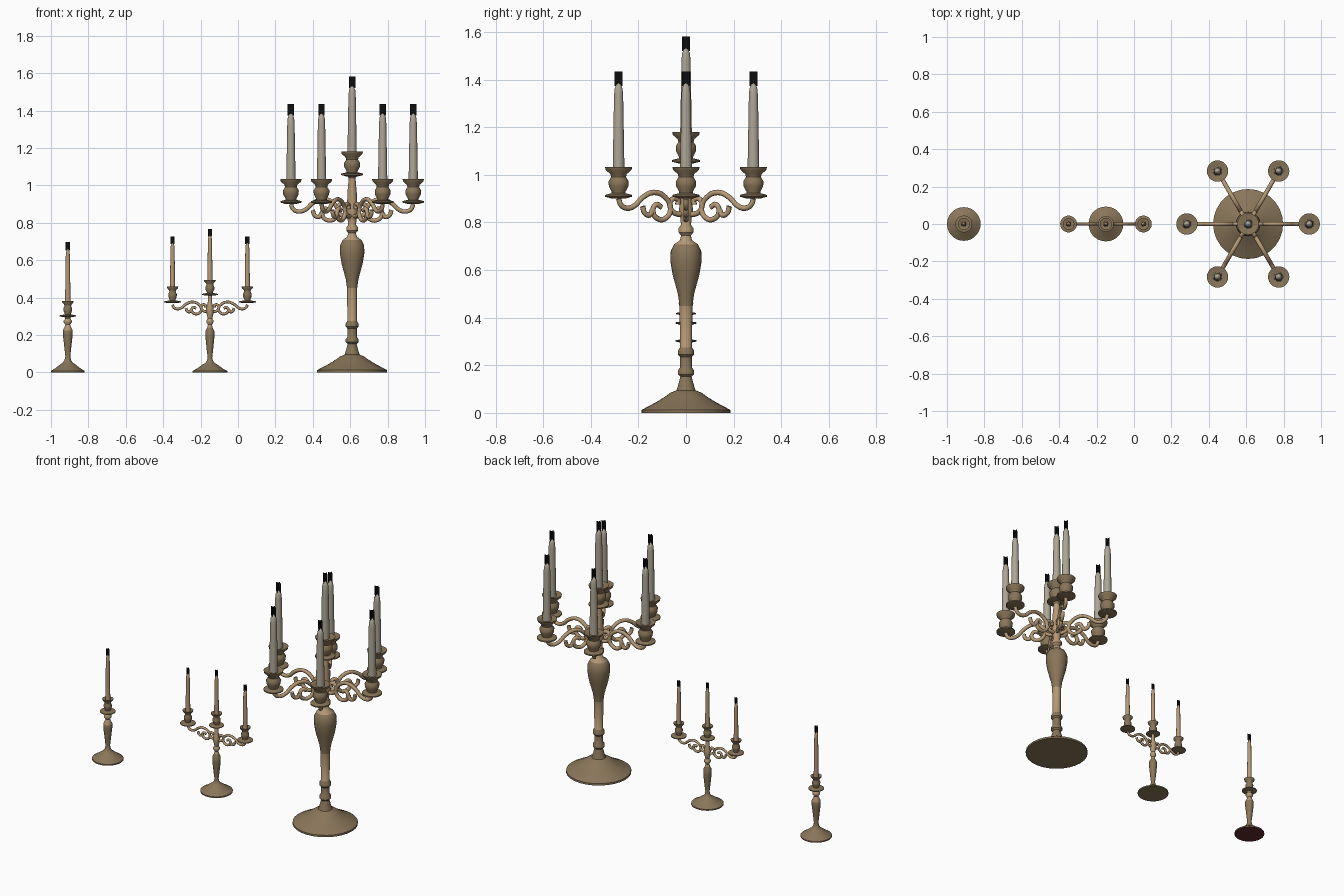
import bpy, bmesh, math
from mathutils import Vector

cube = bpy.data.objects.get("Cube")
if cube:
    bpy.data.objects.remove(cube)


def material(name, r, g, b):
    m = bpy.data.materials.new(name)
    m.use_nodes = True
    m.diffuse_color = (r, g, b, 1)
    m.node_tree.nodes["Principled BSDF"].inputs["Base Color"].default_value = (r, g, b, 1)
    return m


dark_brass = material("dark brass", .25, .18, .1)
light_brass = material("light brass", .46, .32, .18)
grey_wax = material("grey wax", .42, .38, .3)
tan_wax = material("tan wax", .48, .32, .19)
black = material("burnt black", .004, .004, .004)
red_felt = material("dark red felt", .12, .023, .023)


def place(name, mesh, loc, turn=0):
    ob = bpy.data.objects.new(name, mesh)
    ob.location = loc
    ob.rotation_euler.z = turn
    bpy.context.collection.objects.link(ob)
    return ob


def lathe(name, profile, loc, mats, rule=None, sides=28):
    """Spin (radius, height) points; the rule picks a material slot from a face."""
    bm = bmesh.new()
    verts = [bm.verts.new((r, 0, z)) for r, z in profile]
    edges = [bm.edges.new(pair) for pair in zip(verts, verts[1:])]
    bmesh.ops.spin(bm, geom=verts + edges, cent=(0, 0, 0), axis=(0, 0, 1),
                   angle=math.tau, steps=sides, use_duplicate=False)
    bmesh.ops.remove_doubles(bm, verts=bm.verts, dist=.0002)
    bmesh.ops.recalc_face_normals(bm, faces=bm.faces)
    for f in bm.faces:
        f.smooth = True
        if rule:
            f.material_index = rule(f)
    mesh = bpy.data.meshes.new(name)
    bm.to_mesh(mesh)
    bm.free()
    for m in mats:
        mesh.materials.append(m)
    mesh.set_sharp_from_angle(angle=math.radians(40))
    return place(name, mesh, loc)


def wick(name, loc, width, height):
    """Two crossed upright plates."""
    bm = bmesh.new()
    w = width / 2
    for x, y in ((w, 0), (0, w)):
        bm.faces.new([bm.verts.new(p) for p in
                      ((-x, -y, 0), (x, y, 0), (x, y, height), (-x, -y, height))])
    mesh = bpy.data.meshes.new(name)
    bm.to_mesh(mesh)
    bm.free()
    mesh.materials.append(black)
    place(name, mesh, loc)


def candle_set(name, x, y, z, plate, rim, cup, wax, radius, tall, flame):
    """Drip plate, turned cup, tapered candle and burnt wick."""
    t = cup * .06
    lathe(name + "_cup", [
        (0, -t), (plate * .5, -t), (plate, 0), (plate, t), (rim * .5, t * 2),
        (rim * .52, cup * .18), (rim * .72, cup * .35), (rim * .74, cup * .52),
        (rim * .55, cup * .66), (rim * .6, cup * .76), (rim * .95, cup * .9),
        (rim, cup), (rim * .9, cup), (radius, cup * .93), (0, cup * .93)],
        (x, y, z), [dark_brass])
    lathe(name + "_candle", [
        (radius, 0), (radius * .78, tall * .86), (radius * .68, tall * .95),
        (radius * .4, tall), (radius * .15, tall * 1.01), (0, tall * 1.02)],
        (x, y, z + cup * .93), [wax], sides=18)
    wick(name + "_wick", (x, y, z + cup * .93 + tall * .985), flame * .57, flame)


def tube(name, paths, radius):
    """Smooth scroll of round bar through (distance, height) points."""
    cu = bpy.data.curves.new(name, "CURVE")
    cu.dimensions = "3D"
    cu.bevel_depth = radius
    cu.bevel_resolution = 2
    cu.resolution_u = 5
    cu.use_fill_caps = True
    for path in paths:
        sp = cu.splines.new("BEZIER")
        sp.bezier_points.add(len(path) - 1)
        for bp, (d, z) in zip(sp.bezier_points, path):
            bp.co = (d, 0, z)
            bp.handle_left_type = bp.handle_right_type = "AUTO"
    ob = place(name, cu, (0, 0, 0))
    bpy.context.view_layer.update()
    graph = bpy.context.evaluated_depsgraph_get()
    mesh = bpy.data.meshes.new_from_object(ob.evaluated_get(graph))
    bpy.data.objects.remove(ob)
    mesh.materials.clear()
    mesh.materials.append(light_brass)
    for p in mesh.polygons:
        p.use_smooth = True
    return mesh


# Scroll shape: outer sweep that curls in, and a small volute off the stem
SWEEP = [(.327, .9), (.315, .873), (.285, .86), (.25, .87), (.21, .905), (.155, .926),
         (.1, .905), (.075, .86), (.095, .82), (.135, .815), (.16, .845),
         (.145, .875), (.12, .865)]
VOLUTE = [(.0, .845), (.04, .835), (.075, .86), (.07, .895), (.04, .895), (.04, .875)]
FOOT = [(.21, .868), (.2, .84), (.175, .832), (.165, .85)]

# Large six-armed candelabrum
LX = .61
lathe("large_stand", [
    (0, 0), (.187, 0), (.187, .012), (.165, .024), (.125, .045), (.085, .07), (.065, .085),
    (.04, .095), (.032, .12), (.024, .152), (.034, .162), (.034, .178), (.025, .19),
    (.025, .235), (.034, .245), (.034, .262), (.025, .275), (.027, .45), (.034, .5),
    (.056, .58), (.066, .64), (.064, .68), (.05, .708), (.026, .725), (.02, .745),
    (.031, .758), (.031, .775), (.021, .79), (.024, .82), (.03, .84), (.027, .88),
    (.025, .96), (.018, 1.04), (.03, 1.055)], (LX, 0, 0), [dark_brass, light_brass],
    lambda f: int(.27 < f.calc_center_median().z < .45 or f.calc_center_median().z > .715))
candle_set("large_middle", LX, 0, 1.055, .058, .058, .125, grey_wax, .025, .355, .06)
large_arm = tube("large_arm", [SWEEP, VOLUTE, FOOT], .0115)
for i in range(6):
    a = i * math.tau / 6
    place(f"large_arm_{i + 1}", large_arm, (LX, 0, 0), a)
    candle_set(f"large_outer_{i + 1}", LX + .327 * math.cos(a), .327 * math.sin(a), .908,
               .057, .057, .125, grey_wax, .025, .355, .06)

# Small three-light candelabrum
MX = -.15
lathe("three_light_stand", [
    (0, 0), (.093, 0), (.093, .008), (.07, .02), (.04, .042), (.026, .05), (.016, .062),
    (.012, .08), (.017, .12), (.024, .19), (.024, .22), (.014, .24), (.011, .255),
    (.019, .268), (.019, .278), (.012, .288), (.02, .32), (.02, .345), (.012, .37),
    (.01, .41), (.02, .42)], (MX, 0, 0), [dark_brass, light_brass],
    lambda f: int(f.calc_center_median().z > .235))
candle_set("three_light_middle", MX, 0, .415, .042, .032, .08, tan_wax, .014, .24, .04)


def shrink(path):
    return [(d * .2 / .327, .345 + (z - .87) * .56) for d, z in path]


small_arm = tube("three_light_arm", [shrink(SWEEP), shrink(VOLUTE), shrink(FOOT)], .0075)
for side, sign, turn in (("left", 1, 0), ("right", -1, math.pi)):
    place(f"three_light_arm_{side}", small_arm, (MX, 0, 0), turn)
    candle_set(f"three_light_{side}", MX + .2 * sign, 0, .375,
               .045, .031, .085, tan_wax, .014, .235, .04)

# Single candlestick with felt under the foot
SX = -.91
lathe("single_stand", [
    (0, 0), (.09, 0), (.09, .008), (.07, .02), (.04, .043), (.027, .052), (.018, .065),
    (.013, .085), (.018, .13), (.026, .2), (.026, .225), (.016, .245), (.013, .255),
    (.022, .268), (.022, .276), (.013, .288), (.02, .3)],
    (SX, 0, 0), [dark_brass, light_brass, red_felt],
    lambda f: 2 if f.calc_center_median().z < .001 else int(f.calc_center_median().z > .235))
candle_set("single", SX, 0, .3, .045, .032, .082, tan_wax, .0145, .28, .045)
